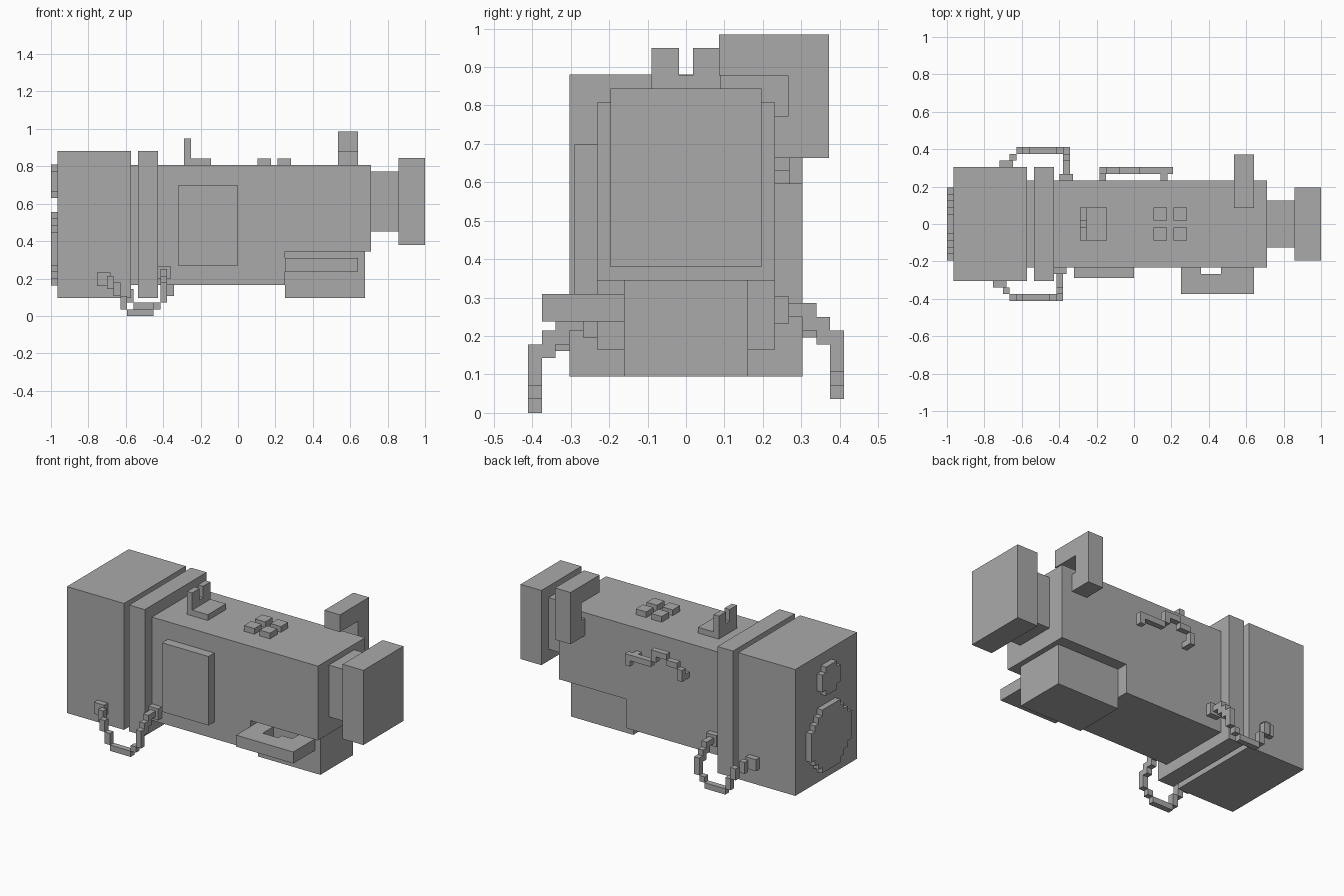
import bpy
import bmesh
from mathutils import Matrix, Vector

cube = bpy.data.objects.get("Cube")
if cube:
    bpy.data.objects.remove(cube, do_unlink=True)

GREY = (0.4, 0.4, 0.4, 1)
grey = bpy.data.materials.new("plain grey")
grey.use_nodes = True
grey.diffuse_color = GREY
grey.node_tree.nodes["Principled BSDF"].inputs["Base Color"].default_value = GREY

BLOCK = 1 / 28  # the model is built of blocks of this width


def span(start, blocks):
    """Range that begins at start and runs for a number of blocks."""
    return start, start + blocks * BLOCK


def middle(blocks, centre=0):
    """Range of a number of blocks around a centre."""
    return span(centre - blocks * BLOCK / 2, blocks)


def part(name, *boxes):
    """One object from boxes, each given as x, y and z ranges."""
    bm = bmesh.new()
    for box in boxes:
        low = Vector([min(side) for side in box])
        high = Vector([max(side) for side in box])
        place = Matrix.Translation(low.lerp(high, 0.5))
        bmesh.ops.create_cube(bm, size=1, matrix=place @ Matrix.Diagonal(high - low).to_4x4())
    mesh = bpy.data.meshes.new(name)
    bm.to_mesh(mesh)
    bm.free()
    mesh.materials.append(grey)
    bpy.context.collection.objects.link(bpy.data.objects.new(name, mesh))


def walk(start, route, outward):
    """Blocks along a route of steps: l and r, o(ut) and i(n), u and d."""
    steps = {
        "l": Vector((-BLOCK, 0, 0)),
        "o": Vector((0, outward * BLOCK, 0)),
        "i": Vector((0, -outward * BLOCK, 0)),
        "u": Vector((0, 0, BLOCK)),
        "d": Vector((0, 0, -BLOCK)),
    }
    point = Vector(start)
    boxes = [[middle(1, value) for value in point]]
    for move in route.split():
        for letter in move:
            point += steps[letter]
        boxes.append([middle(1, value) for value in point])
    return boxes


def stepped_disc(name, radius, centre):
    """Round plate of block rows on the wide end."""
    rows = []
    for row in range(-radius, radius + 1):
        reach = int(((radius + 0.5) ** 2 - row ** 2) ** 0.5)
        height = middle(1, centre + row * BLOCK)
        rows.append((span(-1, 1), middle(2 * reach + 1), height))
    part(name, *rows)


# Main body, notched below its narrow end
body_side = 6.5 * BLOCK
body_y = (-body_side, body_side)
body_bottom, body_top, body_end = 0.165, 0.807, 0.712
notch_x, notch_top, wide_bottom = 0.25, 0.345, 0.095
part("body",
     ((-0.6, notch_x), body_y, (body_bottom, body_top)),
     ((notch_x, body_end), body_y, (notch_top, body_top)))
part("under_box", (span(notch_x, 12), middle(9), (wide_bottom, notch_top)))

# Wide end and ring, both the same height and width
wide_side = 8.5 * BLOCK
wide_y, wide_z = (-wide_side, wide_side), span(wide_bottom, 22)
part("wide_end", (span(BLOCK - 1, 11), wide_y, wide_z))
part("ring", (span(13 * BLOCK - 1, 3), wide_y, wide_z))
stepped_disc("large_disc", radius=5, centre=0.36)
stepped_disc("small_disc", radius=2, centre=0.72)

# Narrow end
end_height = 0.612
part("neck", ((body_end, 1 - 4 * BLOCK), middle(7), middle(9, end_height)))
part("end_block", ((1 - 4 * BLOCK, 1), middle(11), middle(13, end_height)))

# Side plate and open tray
part("side_plate", ((-0.32, 0), (-0.29, -body_side), span(0.27, 12)))
tray_front = -body_side - 4 * BLOCK
tray_z = (notch_top - 3 * BLOCK, notch_top - BLOCK)
arm_y, rim_y = span(tray_front, 6), span(tray_front, 3)
part("tray",
     (span(notch_x, 3), arm_y, tray_z),
     (span(notch_x + 8 * BLOCK, 3), arm_y, tray_z),
     (span(notch_x, 11), rim_y, tray_z),
     (span(notch_x + 6 * BLOCK, 2), span(tray_front, 4), tray_z))

# Open hook on the back, from its upper arm down to its foot
hook_x, hook_back, hook_top = middle(3, 0.587), 0.372, 0.985
part("back_hook",
     (hook_x, span(hook_back, -8), span(hook_top, -3)),
     (hook_x, span(hook_back, -3), span(hook_top, -9)),
     (hook_x, (body_side, hook_back), span(hook_top - 6 * BLOCK, -3)))

# Notched sight on top
sight_x = -0.288
prong_z = span(body_top, 4)
part("top_sight",
     (span(sight_x, 4), middle(5), span(body_top, 1)),
     (span(sight_x, 1), middle(5), span(body_top, 2)),
     (span(sight_x, 1), span(-2.5 * BLOCK, 2), prong_z),
     (span(sight_x, 1), span(2.5 * BLOCK, -2), prong_z))

# Four buttons on top
for column, x in {"inner": 0.14, "outer": 0.247}.items():
    for row, y in {"front": -1.5 * BLOCK, "back": 1.5 * BLOCK}.items():
        part(f"{row}_{column}_button",
             (middle(2, x), middle(2, y), span(body_top, 1)))

# Arched handle on the back, joined to the body by a stub at each end
handle_start = (0.19, body_side + 1.5 * BLOCK, 0.613)
handle = walk(handle_start, "u l l l l lu u l l ld l ld d i", outward=1)
part("arched_handle", *handle,
     (middle(1, 0.16), span(body_side, 1), span(0.63, 1)))

# Hanging cords with an anchor at each end; the back one sits one block over
for name, outward, shift in (("front_cord", -1, 0), ("back_cord", 1, BLOCK)):
    x, z = shift - 0.397, shift + 0.232
    start = (x, outward * (body_side + 1.5 * BLOCK), z)
    route = "o d o d o d d ld ld l l l lu u lu u li u li"
    part(name, *walk(start, route, outward),
         (middle(2, x), span(outward * body_side, outward), middle(2, z)),
         (middle(2, x - 9 * BLOCK), span(outward * wide_side, outward),
          middle(2, z - BLOCK)))
